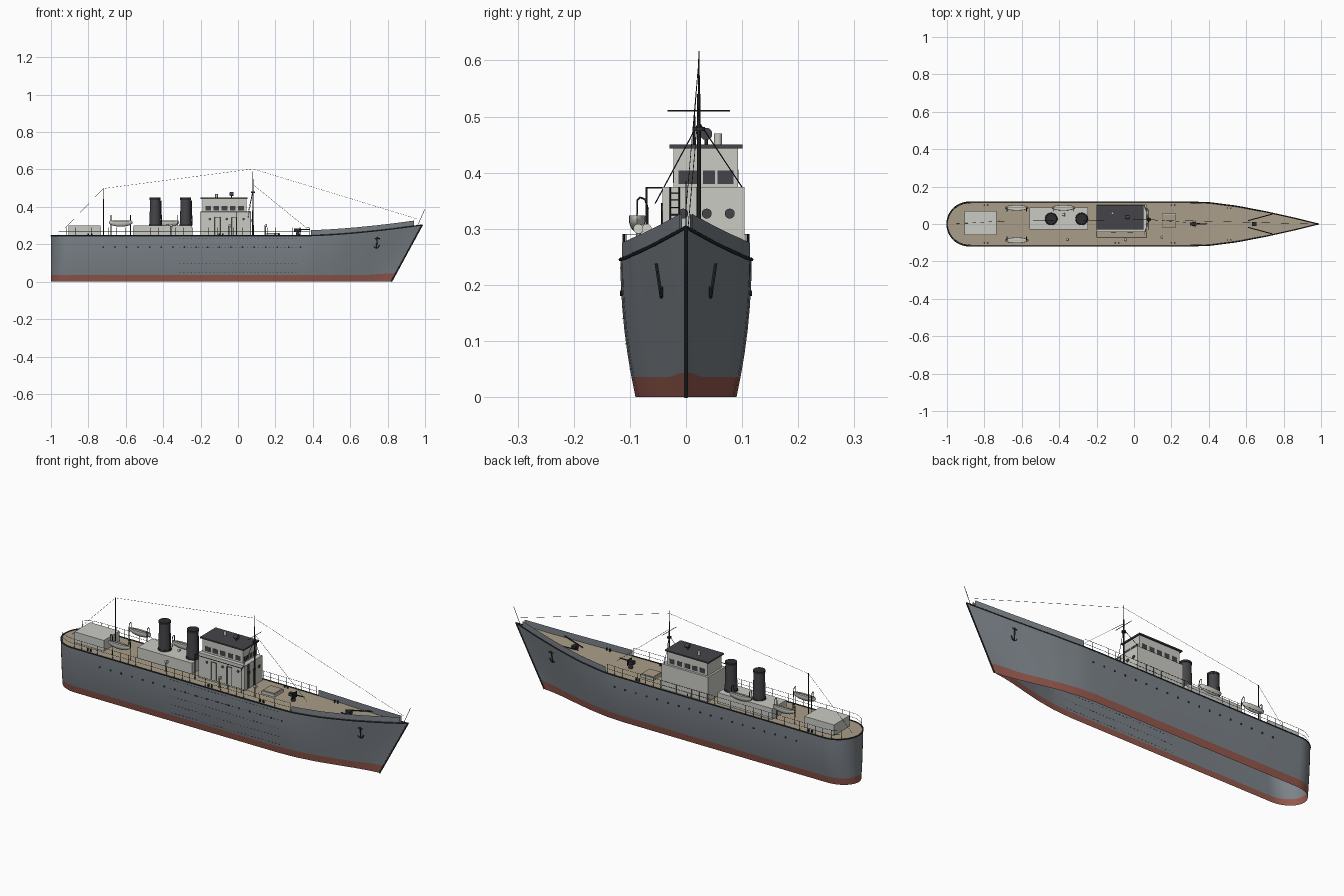
import bpy, bmesh, math
from mathutils import Vector, Matrix

cube = bpy.data.objects.get("Cube")
if cube:
    bpy.data.objects.remove(cube, do_unlink=True)


def material(name, *rgb):
    m = bpy.data.materials.new(name)
    m.use_nodes = True
    m.diffuse_color = (*rgb, 1)
    m.node_tree.nodes["Principled BSDF"].inputs["Base Color"].default_value = (*rgb, 1)
    return m


GREY = material("hull grey", .2, .225, .25)
RED = material("bottom red", .3, .1, .075)
TAN = material("deck tan", .4, .34, .25)
WHITE = material("house off white", .6, .6, .56)
DARK = material("dark steel", .025, .027, .03)
ROOF = material("roof charcoal", .06, .06, .068)
parts = {}


def part(name, *mats):
    if name not in parts:
        parts[name] = (bmesh.new(), mats)
    return parts[name][0]


def box(name, mat, x, y, z):
    size = Matrix.Diagonal((x[1] - x[0], y[1] - y[0], z[1] - z[0], 1))
    mid = Vector((sum(x), sum(y), sum(z))) / 2
    bmesh.ops.create_cube(part(name, mat), size=1, matrix=Matrix.Translation(mid) @ size)


def rod(name, mat, a, b, r, r2=None, sides=6):
    a, b = Vector(a), Vector(b)
    d = b - a
    m = Matrix.Translation((a + b) / 2) @ d.to_track_quat('Z', 'Y').to_matrix().to_4x4()
    bmesh.ops.create_cone(part(name, mat), cap_ends=True, segments=sides, radius1=r,
                          radius2=r if r2 is None else r2, depth=d.length, matrix=m)


def path(name, mat, pts, r):
    for a, b in zip(pts, pts[1:]):
        rod(name, mat, a, b, r, sides=5)


def ball(name, mat, c, x, y, z):
    m = Matrix.Translation(c) @ Matrix.Diagonal((x, y, z, 1))
    return bmesh.ops.create_uvsphere(part(name, mat), u_segments=16, v_segments=10,
                                     radius=1, matrix=m)["verts"]


# Hull form: half breadths, sheer line and raked stem
def lookup(table, x):
    for (x0, v0), (x1, v1) in zip(table, table[1:]):
        if x <= x1:
            return v0 + (v1 - v0) * max(0, x - x0) / (x1 - x0)
    return table[-1][1]


TOP = [(.3, .117), (.4, .114), (.55, .095), (.7, .066), (.85, .033), (.985, 0)]
FOOT = [(.3, .09), (.4, .084), (.5, .068), (.6, .045), (.7, .02), (.76, .008), (.82, 0)]


def sheer(x):
    return .245 + .058 * (max(0, x - .35) / .635) ** 1.6


def hull_point(x, z, side=1):
    f = z / sheer(x)
    foot = x if x < .3 else .3 + (x - .3) * .52 / .685
    stern = math.sqrt(max(0, 1 - (min(0, x + .88) / .12) ** 2))
    bulge = f + (f - f * f) * max(0, min(1, (.7 - x) * 3))
    w = lookup(FOOT, foot) + (lookup(TOP, x) - lookup(FOOT, foot)) * bulge
    return Vector((foot + (x - foot) * f, side * w * stern, z))


def on_side(x, z, side):
    s = x
    for _ in range(12):
        s += x - hull_point(s, z).x
    return hull_point(s, z, side)


stations = [-.88 - .12 * math.cos(math.pi * i / 24) for i in range(12)]
stations += [-.88, -.5, -.1] + [.3 + .685 * i / 20 for i in range(21)]
loop = [(x, 1) for x in stations] + [(x, -1) for x in reversed(stations)]


def grid(bm, columns, closed=False):
    cols = [[bm.verts.new(p) for p in c] for c in columns]
    for a, b in zip(cols, cols[1:] + (cols[:1] if closed else [])):
        for i in range(len(a) - 1):
            f = bm.faces.new((a[i], a[i + 1], b[i + 1], b[i]))
            f.material_index = 1 if len(a) > 2 and i == 0 else 0


def levels(x):
    red = .036 + .007 * min(1, max(0, (x - .8) * 10))
    return [0, red] + [red + (sheer(x) - red) * i / 5 for i in range(1, 6)]


hull = part("hull", GREY, RED)
grid(hull, [[hull_point(x, z, s) for z in levels(x)] for x, s in loop], True)
bmesh.ops.remove_doubles(hull, verts=hull.verts, dist=.0002)
bmesh.ops.recalc_face_normals(hull, faces=hull.faces)

grid(part("deck", TAN), [[hull_point(x, sheer(x), s) - Vector((0, 0, .001)) for s in (1, -1)]
                         for x in stations])
bow_x = [.39 + .55 * i / 14 for i in range(15)]
for s in (1, -1):
    edge = [hull_point(x, sheer(x), s) for x in stations]
    path("rubbing_strake", DARK, edge, .0035)
    # Bow bulwark, outer and inner skin
    for inset in (0, .004):
        lo = [hull_point(x, sheer(x), s) - Vector((0, s * inset, 0)) for x in bow_x]
        grid(part("bulwark", GREY), [[p, p + Vector((0, 0, .03))] for p in lo])
    # Deck railing
    xs = [-.96 + 1.34 * i / 30 for i in range(31)]
    line = [hull_point(x, sheer(x), s) * 1 - Vector((0, s * .005, 0)) for x in xs]
    for p in line:
        rod("railing", DARK, p, p + Vector((0, 0, .045)), .001, sides=4)
    for h in (.022, .045):
        path("railing", DARK, [p + Vector((0, 0, h)) for p in line], .0008)
    # Portholes
    for i in range(18):
        p = on_side(-.72 + i * .062, .185, s)
        rod("hull_portholes", DARK, p - Vector((0, s * .004, 0)), p + Vector((0, s * .002, 0)), .005, sides=10)
    # Anchors
    a, b = on_side(.745, .238, s), on_side(.74, .178, s)
    out = Vector((0, s * .003, 0))
    rod("anchors", DARK, a + out, b + out, .003)
    path("anchors", DARK, [b + out + Vector((dx, 0, dz)) for dx, dz in
                           ((-.018, .018), (-.01, .004), (0, 0), (.01, .004), (.018, .018))], .003)
    rod("anchors", DARK, a + out + Vector((-.013, 0, -.006)), a + out + Vector((.013, 0, -.006)), .0025)
    # Chains, bollards and mooring gear
    rod("anchor_chains", DARK, (.61, s * .018, sheer(.61) + .008), (.74, s * .053, sheer(.74) + .008), .003)
    for x in (-.8, -.1, .2, .5):
        for dx in (0, .018):
            y = s * (lookup(TOP, x) - .016)
            rod("bollards", DARK, (x + dx, y, sheer(x) - .002), (x + dx, y, sheer(x) + .012), .004, sides=8)

rod("stem_bar", DARK, (.82, 0, 0), (.985, 0, .304), .004)
rod("jackstaff", DARK, (.96, 0, .3), (.998, 0, .385), .0012)
box("windlass", DARK, (.63, .655), (-.012, .012), (.255, .277))

# Draught dashes on the starboard side
for row in range(5):
    for i in range(32):
        p = on_side(-.31 + i * .02, .05 + row * .045, -1)
        box("side_dashes", DARK, (p.x - .003, p.x + .003), (p.y - .001, p.y + .001), (p.z - .001, p.z + .001))

# Deckhouses and hatch
box("aft_deckhouse", WHITE, (-.905, -.735), (-.06, .07), (.24, .3))
box("engine_casing", WHITE, (-.56, -.245), (-.03, .088), (.24, .3))
box("hatch_coaming", WHITE, (.15, .225), (-.02, .055), (.24, .258))
box("hatch_cover", TAN, (.154, .221), (-.016, .051), (.25, .261))
box("lower_bridge", WHITE, (-.2, .068), (-.042, .104), (.24, .374))
box("upper_bridge", WHITE, (-.19, .045), (-.022, .093), (.374, .443))
box("bridge_roof", ROOF, (-.2, .052), (-.029, .101), (.443, .45))

# Bridge windows, portholes and doors
for y0, y1 in ((-.013, .026), (.03, .052), (.056, .085)):
    box("bridge_windows", ROOF, (.043, .046), (y0, y1), (.38, .404))
for i in range(5):
    x = -.175 + i * .044
    for y in (-.022, .093):
        box("bridge_windows", ROOF, (x, x + .03), (y - .001, y + .001), (.382, .406))
for y in (-.005, .037, .078):
    rod("house_portholes", ROOF, (.06, y, .327), (.071, y, .327), .009, sides=14)
for x in (-.15, -.06, .03):
    rod("house_portholes", ROOF, (x, -.044, .335), (x, -.04, .335), .007, sides=12)
for x in (-.11, -.02):
    path("door_frames", DARK, [(x - .014, -.043, .25), (x - .014, -.043, .345),
                               (x + .014, -.043, .345), (x + .014, -.043, .25)], .0013)

# Side gallery frame and ladder
path("gallery_frame", DARK, [(-.2, -.042, .373), (-.2, -.07, .373), (.068, -.07, .373), (.068, -.042, .373)], .0018)
for x in (-.2, -.01, .068):
    rod("gallery_frame", DARK, (x, -.07, .245), (x, -.07, .374), .0018)
for y in (-.028, -.012):
    rod("ladder", DARK, (.072, y, .25), (.072, y, .374), .0013)
for i in range(9):
    rod("ladder", DARK, (.072, -.028, .26 + i * .013), (.072, -.012, .26 + i * .013), .001)

# Roof fittings
rod("searchlight", ROOF, (-.035, .036, .448), (-.035, .036, .465), .003)
rod("searchlight", ROOF, (-.045, .036, .469), (-.024, .036, .469), .009, .011, 14)
rod("roof_vent", WHITE, (-.115, .057, .448), (-.115, .057, .47), .007, sides=12)

# Funnels
for x in (-.443, -.28):
    rod("funnels", ROOF, (x, .027, .29), (x, .027, .445), .031, .027, 24)
    rod("funnel_rims", DARK, (x, .027, .438), (x, .027, .449), .029, .029, 24)
    rod("funnel_rims", DARK, (x, .027, .298), (x, .027, .308), .034, .032, 24)
    rod("steam_pipes", DARK, (x + .034, .027, .3), (x + .03, .027, .435), .003)

# Masts, yard and rigging
rod("fore_mast", DARK, (.08, .023, .245), (.08, .023, .54), .0045, .003, 8)
rod("fore_topmast", DARK, (.08, .023, .53), (.08, .023, .617), .002, .001)
rod("yard", DARK, (.08, -.033, .51), (.08, .078, .51), .0014)
rod("crows_nest", DARK, (.08, .023, .474), (.08, .023, .481), .011, sides=12)
rod("aft_mast", DARK, (-.72, .015, .245), (-.72, .015, .5), .003, .002, 8)
path("aerials", DARK, [(-.96, 0, .25), (-.72, .015, .498), (.08, .023, .603), (.96, 0, .335)], .0006)
rod("stays", DARK, (.08, .023, .52), (.4, 0, .26), .0007)
for y in (-.055, .1):
    rod("stays", DARK, (.08, .023, .49), (.055, y, .374 if y > 0 else .345), .0011)

# Lifeboats with davits
for x, s in ((-.627, 1), (-.377, 1), (-.627, -1)):
    y = s * .087
    for v in ball("lifeboats", WHITE, (x, y, .318), .064, .015, .024):
        v.co.z = min(v.co.z, .324)
    rod("boat_keels", TAN, (x - .058, y, .325), (x + .058, y, .325), .002)
    for dx in (-.052, .052):
        path("davits", DARK, [(x + dx, s * .07, .245), (x + dx, s * .068, .335), (x + dx, s * .073, .352),
                              (x + dx, s * .082, .356), (x + dx, y, .35), (x + dx, y, .322)], .0018)

# Deck ventilators
for x, y in ((-.36, -.083), (-.05, -.085), (.145, -.07), (-.38, .05)):
    rod("ventilators", WHITE, (x, y, .245), (x, y, .295), .004, sides=10)
    rod("ventilators", WHITE, (x - .004, y, .298), (x + .01, y, .3), .005, .009, 12)

# Deck gun
rod("deck_gun", DARK, (.32, 0, .245), (.32, 0, .27), .012, .007, 12)
box("deck_gun", DARK, (.3, .335), (-.009, .009), (.267, .284))
rod("deck_gun", DARK, (.3, 0, .277), (.385, 0, .28), .004, .0025, 8)
box("deck_gun", DARK, (.326, .329), (-.02, .02), (.26, .29))

# Turn every part into an object
for name, (bm, mats) in parts.items():
    mesh = bpy.data.meshes.new(name)
    bm.to_mesh(mesh)
    bm.free()
    for m in mats:
        mesh.materials.append(m)
    for p in mesh.polygons:
        p.use_smooth = True
    mesh.set_sharp_from_angle(angle=math.radians(35))
    bpy.context.collection.objects.link(bpy.data.objects.new(name, mesh))
